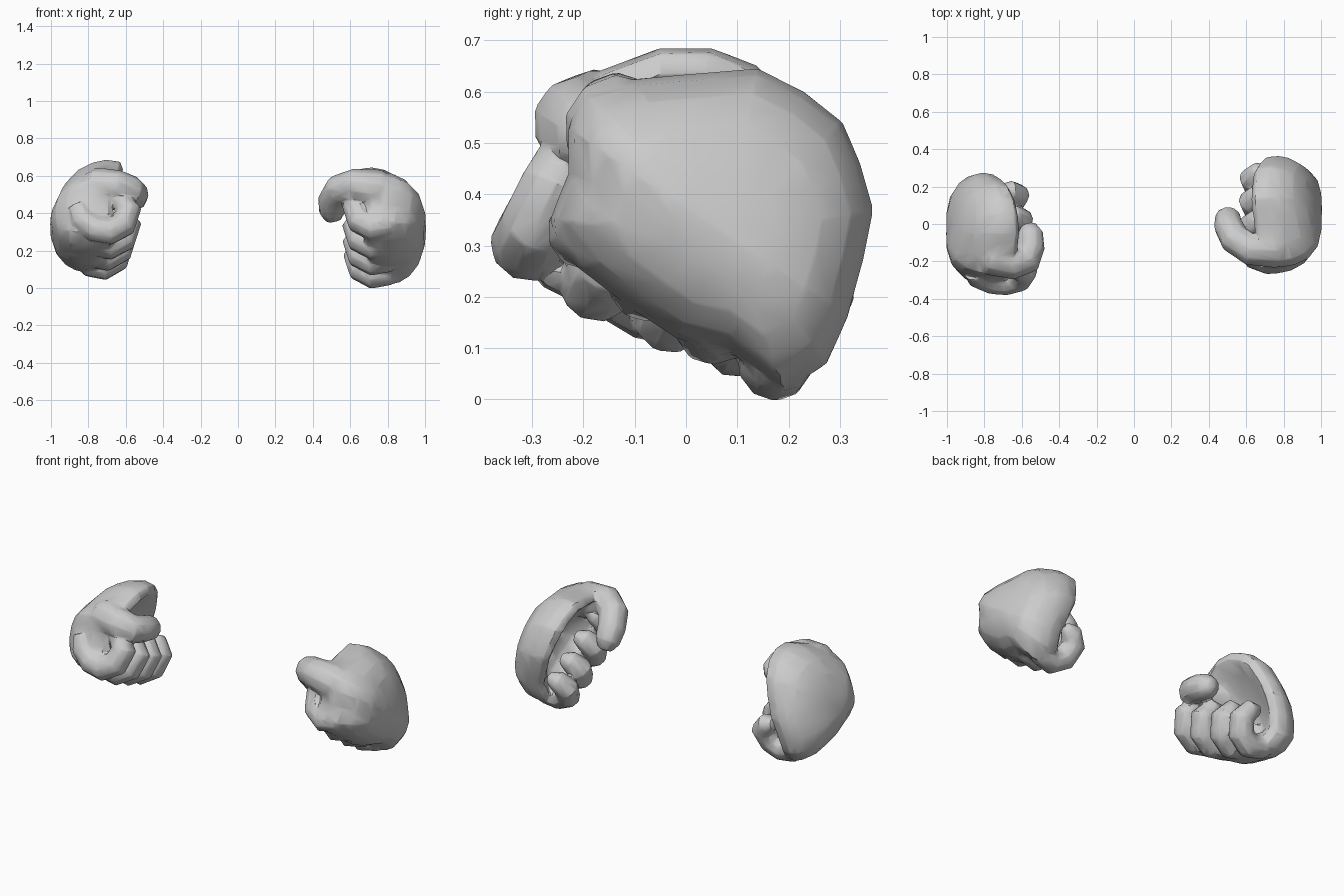
import bpy, bmesh, math
from mathutils import Vector

if "Cube" in bpy.data.objects:
    bpy.data.objects.remove(bpy.data.objects["Cube"])

# side outlines (y, z) of the backs of the two hands
RIGHT = [(-.2, .6), (-.1, .625), (.02, .635), (.14, .645), (.23, .6), (.305, .54),
         (.34, .46), (.365, .37), (.345, .27), (.315, .16), (.275, .07), (.19, .015),
         (.09, .09), (-.02, .12), (-.11, .18), (-.215, .26), (-.265, .35),
         (-.23, .44), (-.23, .53)]
LEFT = [(-.27, .58), (-.17, .64), (-.05, .685), (.05, .685), (.14, .65), (.21, .58),
        (.25, .48), (.275, .37), (.265, .27), (.24, .17), (.18, .1), (.1, .085),
        (0, .1), (-.1, .12), (-.2, .18), (-.28, .22), (-.34, .3), (-.31, .4), (-.285, .49)]
# dome profile (scale of outline, x), outer face to cupped palm
DOME = [(.35, 1.005), (.65, .985), (.85, .94), (.96, .88), (1, .82),
        (.97, .75), (.85, .72), (.65, .77), (.35, .82)]
# curled finger path (x, v) and radii
CURL = [(.87, .0), (.85, -.075), (.79, -.13), (.72, -.145), (.655, -.105),
        (.63, -.02), (.67, .035), (.715, .045)]
CURL_R = [.06, .068, .073, .075, .073, .07, .06, .035]


def link(name, bm):
    bmesh.ops.recalc_face_normals(bm, faces=bm.faces[:])
    me = bpy.data.meshes.new(name)
    bm.to_mesh(me)
    bm.free()
    ob = bpy.data.objects.new(name, me)
    bpy.context.collection.objects.link(ob)
    return ob


def loft(name, rings, start, end):
    bm = bmesh.new()
    rows = [[bm.verts.new(p) for p in r] for r in rings]
    n = len(rows[0])
    for a, b in zip(rows, rows[1:]):
        for i in range(n):
            j = (i + 1) % n
            bm.faces.new((a[i], a[j], b[j], b[i]))
    for row, tip in ((rows[0], start), (rows[-1], end)):
        t = bm.verts.new(tip)
        for i in range(n):
            bm.faces.new((row[i], row[(i + 1) % n], t))
    return link(name, bm)


def tube(name, pts, radii, sides=10):
    pts = [Vector(p) for p in pts]
    m = len(pts) // 2
    ref = (pts[m] - pts[0]).cross(pts[-1] - pts[m]).normalized()
    rings = []
    for i, p in enumerate(pts):
        t = (pts[min(i + 1, len(pts) - 1)] - pts[max(i - 1, 0)]).normalized()
        n = (ref - t * ref.dot(t)).normalized()
        b = t.cross(n)
        rings.append([p + radii[i] * (n * math.cos(a) + b * math.sin(a))
                      for a in [2 * math.pi * (k + .5) / sides for k in range(sides)]])
    return loft(name, rings, pts[0], pts[-1] + t * radii[-1] * .3)


def fuse(name, parts):
    """Join the parts into one skin and reduce it to a low-poly surface."""
    bpy.ops.object.select_all(action='DESELECT')
    for p in parts:
        p.select_set(True)
    ob = parts[0]
    bpy.context.view_layer.objects.active = ob
    bpy.ops.object.join()
    ob.name = name
    m = ob.modifiers.new("skin", 'REMESH')
    m.mode, m.voxel_size = 'VOXEL', .008
    m = ob.modifiers.new("soften", 'SMOOTH')
    m.factor, m.iterations = .5, 2
    m = ob.modifiers.new("reduce", 'DECIMATE')
    m.ratio = .04
    for m in list(ob.modifiers):
        bpy.ops.object.modifier_apply(modifier=m.name)
    bpy.ops.object.shade_smooth_by_angle(angle=math.radians(30))


def hand(side, sign, degrees, centre, outline, reach, skew, thumb, thumb_r):
    c, s = math.cos(math.radians(degrees)), math.sin(math.radians(degrees))

    # u runs along the knuckles, v from the knuckles to the wrist
    def place(x, u, v):
        return Vector((sign * x, centre[0] + u * c + v * s, centre[1] - u * s + v * c))

    def to_local(y, z):
        y, z = y - centre[0], z - centre[1]
        return y * c - z * s, y * s + z * c

    # back of the hand with cupped palm, thinner toward the little finger
    cu, cv = to_local(centre[0] + .03, centre[1] - .01)
    local = [to_local(*p) for p in outline]

    def dome_point(k, x, u, v):
        u, v = cu + (u - cu) * k, cv + (v - cv) * k
        x = 1 - (1 - x) * (1 - skew * u)
        return place(x - .32 * max(0, v) - .2 * max(0, -v), u, v)
    rings = [[dome_point(k, x, u, v) for u, v in local] for k, x in DOME]
    parts = [loft("hand_back", rings, place(1.005, cu, cv), place(.83, cu, cv))]

    # four curled fingers
    for name, u, drop, size in (("index", -.2, 0, 1), ("middle", -.045, -.015, 1),
                                ("ring", .11, -.01, 1), ("little", .25, .0, .97)):
        r = reach - (reach - 1) * max(0, u + .05) * 3
        path = [place(1 - (1 - x) * r, u, v + drop) for x, v in CURL]
        parts.append(tube(name + "_finger", path, [q * size for q in CURL_R]))

    # thumb sweeping inward over the fingers
    parts.append(tube("thumb", thumb, thumb_r))
    fuse(side + "_fist", parts)


hand("right", 1, 35, (.05, .33), RIGHT, 1.01, .4,
     [(.83, -.1, .5), (.74, -.135, .53), (.62, -.135, .55), (.54, -.08, .525),
      (.505, -.01, .465), (.503, .03, .41), (.51, .045, .365)],
     [.08, .105, .088, .083, .078, .071, .045])
hand("left", -1, 25, (-.065, .35), LEFT, 1.12, .75,
     [(-.82, -.12, .53), (-.75, -.18, .54), (-.64, -.21, .54), (-.575, -.19, .52),
      (-.553, -.12, .5), (-.555, -.05, .48), (-.565, -.01, .465)],
     [.08, .105, .09, .082, .076, .07, .045])
